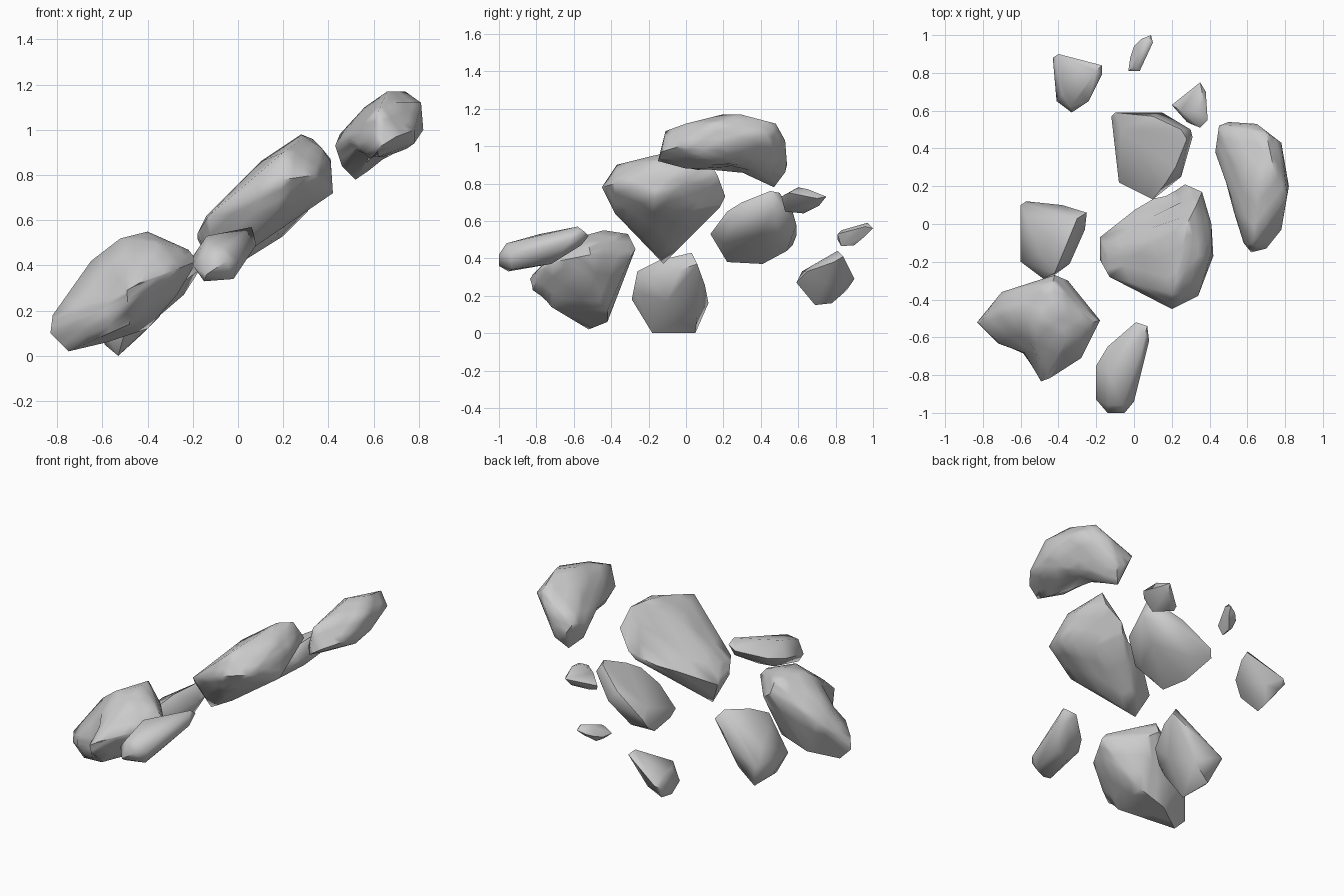
import bpy, bmesh, math
from mathutils import Vector


def rock(name, rim, top, bottom, dents=()):
    """Faceted boulder: skin stretched round a rim, top peaks and bottom points, then dented."""
    bm = bmesh.new()
    for p in rim + top + bottom:
        bm.verts.new(p)
    res = bmesh.ops.convex_hull(bm, input=bm.verts)
    loose = {v for v in res["geom_interior"] + res["geom_unused"]
             if isinstance(v, bmesh.types.BMVert)}
    bmesh.ops.delete(bm, geom=list(loose), context='VERTS')
    if dents:
        bmesh.ops.subdivide_edges(bm, edges=bm.edges[:], cuts=2, use_grid_fill=True)
        bmesh.ops.triangulate(bm, faces=bm.faces[:])
    # each dent: centre, radius, push direction
    for centre, radius, push in dents:
        for v in bm.verts:
            d = (v.co - Vector(centre)).length / radius
            if d < 1:
                v.co += Vector(push) * (1 - d * d)
    bmesh.ops.recalc_face_normals(bm, faces=bm.faces)
    me = bpy.data.meshes.new(name)
    bm.to_mesh(me)
    bm.free()
    ob = bpy.data.objects.new(name, me)
    bpy.context.collection.objects.link(ob)
    bpy.ops.object.select_all(action='DESELECT')
    ob.select_set(True)
    bpy.context.view_layer.objects.active = ob
    bpy.ops.object.shade_smooth_by_angle(angle=math.radians(55))


# Large central rock
rock("center_rock",
     [(-.18, -.07, .52), (-.18, -.19, .54), (-.13, -.28, .62), (.2, -.45, .78), (.34, -.38, .8),
      (.42, -.17, .72), (.41, -.15, .86), (.41, 0, .87), (.36, .17, .84), (.27, .21, .73), (.1, .15, .66)],
     [(.33, .1, .96), (.28, 0, .98), (.37, -.17, .92), (.1, -.1, .86), (.2, -.37, .9), (.27, -.17, .95),
      (-.14, -.15, .62)],
     [(-.11, -.12, .37), (.1, -.2, .5), (.3, 0, .64), (.17, -.38, .64), (.24, .18, .67)],
     [((.14, .12, .76), .14, (.02, -.04, -.04))])

# High rock on the right, slightly hollowed underneath
rock("right_rock",
     [(.43, .38, .93), (.45, .52, .98), (.5, .54, .9), (.58, .53, .86), (.65, .53, 1.03), (.78, .43, 1.06),
      (.82, .2, 1.0), (.78, -.03, 1.0), (.7, -.13, .97), (.62, -.15, .92), (.58, -.1, .95), (.52, .12, .95)],
     [(.66, .2, 1.17), (.74, .29, 1.17), (.81, .15, 1.12), (.62, -.11, 1.08), (.56, .3, 1.1),
      (.7, .48, 1.12), (.7, 0, 1.12)],
     [(.52, .47, .78), (.46, .4, .84), (.68, .3, .87), (.78, .1, .94), (.62, 0, .88)],
     [((.57, .25, .83), .18, (.02, 0, .05))])

# Low rock at the front left, with a notch beside its front toe
rock("front_left_rock",
     [(-.83, -.52, .1), (-.82, -.53, .18), (-.7, -.36, .3), (-.42, -.27, .45), (-.35, -.3, .4),
      (-.18, -.51, .42), (-.28, -.71, .38), (-.42, -.8, .33), (-.5, -.85, .29), (-.5, -.84, .23)],
     [(-.4, -.44, .55), (-.43, -.31, .53), (-.52, -.52, .52), (-.65, -.47, .42), (-.22, -.52, .47),
      (-.36, -.62, .5)],
     [(-.75, -.52, .02), (-.58, -.42, .06), (-.4, -.42, .12), (-.27, -.55, .27), (-.48, -.72, .14),
      (-.66, -.66, .14)],
     [((-.6, -.75, .26), .17, (.03, .06, 0))])

# Lowest rock on the left
rock("left_rock",
     [(-.6, .1, .17), (-.57, .12, .16), (-.38, .1, .26), (-.25, .06, .37), (-.26, -.03, .34),
      (-.34, -.21, .28), (-.42, -.27, .22), (-.48, -.29, .18), (-.6, -.2, .14)],
     [(-.3, .03, .43), (-.37, -.14, .39), (-.42, -.26, .33), (-.56, .02, .26), (-.5, -.15, .3)],
     [(-.53, .05, 0), (-.53, -.18, 0), (-.59, -.05, .05), (-.42, .06, .1), (-.35, -.1, .17)])

# Slim rock at the very front
rock("front_rock",
     [(-.2, -.75, .44), (-.2, -.93, .4), (-.14, -1, .36), (-.05, -1, .42), (0, -.94, .42),
      (.08, -.62, .49), (.07, -.54, .54), (.01, -.52, .52), (-.14, -.65, .46)],
     [(-.14, -.78, .53), (-.05, -.68, .54), (.06, -.58, .57), (-.06, -.96, .48), (-.14, -.96, .47)],
     [(-.02, -.93, .34), (-.15, -.95, .33), (-.02, -.72, .37), (-.12, -.74, .37), (.04, -.56, .47)])

# Rock behind the centre
rock("back_center_rock",
     [(-.12, .57, .47), (-.1, .59, .52), (.15, .59, .58), (.3, .5, .7), (.31, .46, .64),
      (.25, .25, .62), (.1, .13, .53), (-.08, .22, .45)],
     [(.28, .45, .76), (.25, .5, .75), (.17, .22, .65), (.22, .3, .7), (-.07, .5, .56), (.1, .57, .65)],
     [(-.06, .41, .37), (-.04, .22, .38), (.02, .54, .44), (.2, .4, .53), (.12, .2, .48)])

# Small rocks along the back edge
rock("small_back_right_rock",
     [(.2, .63, .68), (.21, .62, .65), (.35, .75, .73), (.38, .7, .72), (.39, .55, .75),
      (.35, .51, .73), (.28, .54, .67)],
     [(.33, .6, .78), (.37, .65, .77), (.25, .6, .74)],
     [(.26, .63, .64), (.3, .53, .65), (.33, .71, .68)])

rock("back_left_rock",
     [(-.43, .88, .27), (-.4, .9, .29), (-.17, .84, .41), (-.17, .79, .38), (-.24, .65, .33),
      (-.33, .59, .27), (-.41, .65, .23)],
     [(-.2, .81, .44), (-.28, .69, .37), (-.34, .62, .33), (-.4, .8, .33), (-.38, .69, .32)],
     [(-.38, .69, .15), (-.37, .78, .16), (-.4, .86, .23), (-.24, .75, .27), (-.31, .84, .24)])

rock("tiny_back_rock",
     [(-.03, .81, .5), (.03, .81, .53), (.06, .88, .54), (.1, .96, .57), (.09, 1, .56),
      (.04, .98, .54), (0, .94, .52), (-.02, .88, .5)],
     [(.02, .83, .55), (.08, .97, .59), (.03, .92, .57), (0, .83, .54)],
     [(.01, .83, .465), (.02, .9, .47), (.07, .96, .52)])
